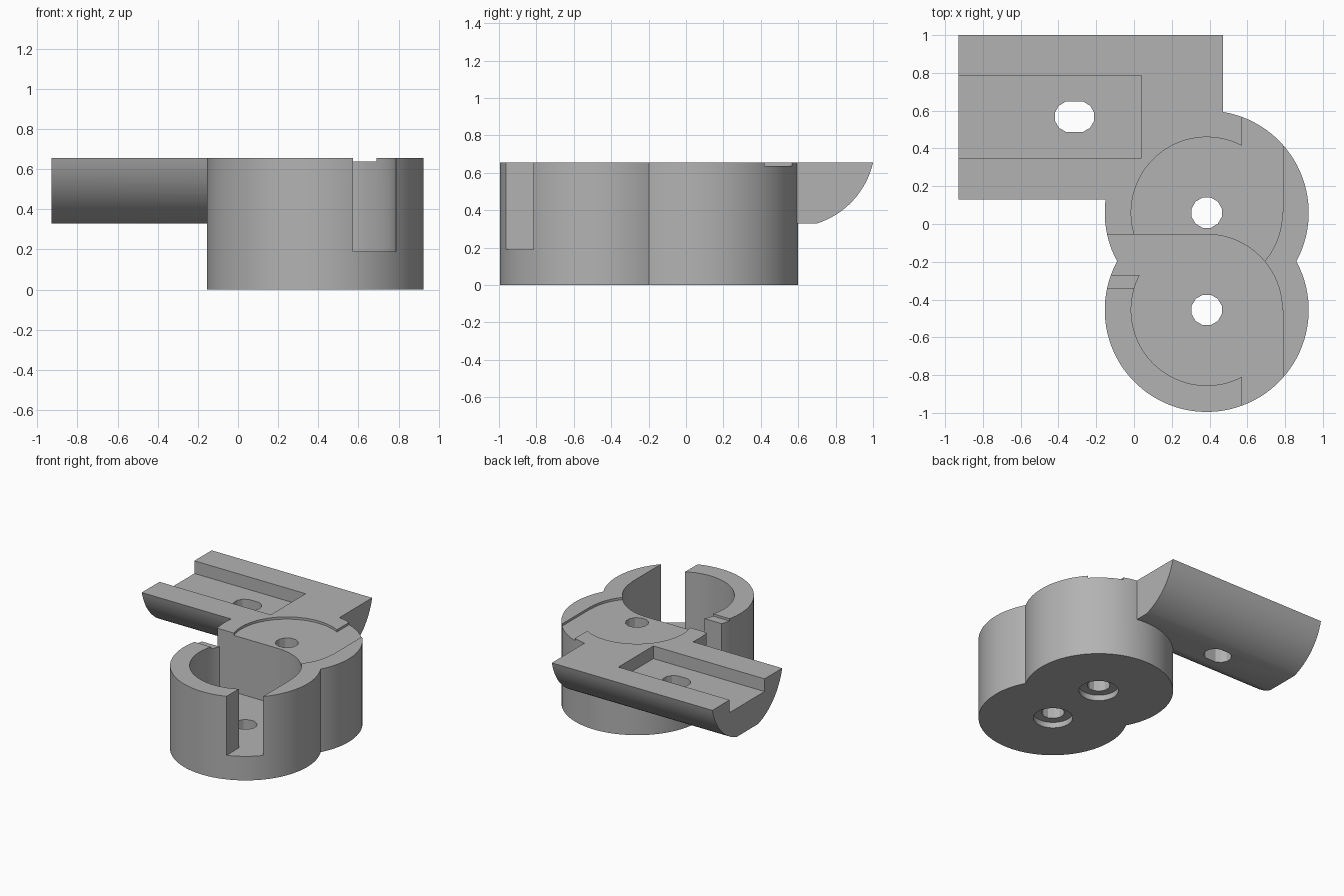
import bpy, bmesh, math

if "Cube" in bpy.data.objects:
    bpy.data.objects.remove(bpy.data.objects["Cube"], do_unlink=True)

TOP = 0.655          # shared top level
CX = 0.385           # x of both cup axes
BACK, FRONT = 0.06, -0.455
CUP_R, POCKET_R, SLOT = 0.54, 0.40, 0.215
SHALLOW, DEEP = TOP - 0.018, 0.19
OVER = TOP + 0.2     # cutters overshoot the top

grey = bpy.data.materials.new("plain grey")
grey.use_nodes = True
grey.diffuse_color = (0.45, 0.45, 0.45, 1)
grey.node_tree.nodes["Principled BSDF"].inputs["Base Color"].default_value = (0.45, 0.45, 0.45, 1)


def prism(name, points, axis, lo, hi):
    """Extrude an outline along x (points are y, z) or z (points are x, y)."""
    bm = bmesh.new()
    place = (lambda p, t: (t, *p)) if axis == "x" else (lambda p, t: (*p, t))
    face = bm.faces.new([bm.verts.new(place(p, lo)) for p in points])
    grown = bmesh.ops.extrude_face_region(bm, geom=[face])["geom"]
    shift = (hi - lo, 0, 0) if axis == "x" else (0, 0, hi - lo)
    bmesh.ops.translate(bm, vec=shift, verts=[v for v in grown if isinstance(v, bmesh.types.BMVert)])
    bmesh.ops.recalc_face_normals(bm, faces=bm.faces)
    mesh = bpy.data.meshes.new(name)
    bm.to_mesh(mesh)
    bm.free()
    mesh.materials.append(grey)
    obj = bpy.data.objects.new(name, mesh)
    bpy.context.collection.objects.link(obj)
    return obj


def ring(x, y, r, n, stretch=0.0):
    """Circle outline, optionally pulled apart along x into a stadium."""
    pts = []
    for i in range(n):
        a = math.tau * (i + 0.5) / n
        pts.append((x + r * math.cos(a) + math.copysign(stretch, math.cos(a)), y + r * math.sin(a)))
    return pts


def cylinder(name, x, y, r, lo, hi, n=96, stretch=0.0):
    return prism(name, ring(x, y, r, n, stretch), "z", lo, hi)


def box(name, x0, x1, y0, y1, lo, hi):
    return prism(name, [(x0, y0), (x1, y0), (x1, y1), (x0, y1)], "z", lo, hi)


def combine(target, tool, operation):
    mod = target.modifiers.new(operation.lower(), "BOOLEAN")
    mod.operation, mod.object, mod.solver = operation, tool, "EXACT"
    bpy.context.view_layer.objects.active = target
    bpy.ops.object.modifier_apply(modifier=mod.name)
    bpy.data.objects.remove(tool, do_unlink=True)


# Two overlapping cups
holder = cylinder("double_cup_holder", CX, BACK, CUP_R, 0, TOP)
combine(holder, cylinder("front_cup", CX, FRONT, CUP_R, 0, TOP), "UNION")

# Side arm: rounded underside with a flat bottom
arm_y, arm_r, rise, steps = 0.565, 0.4465, 0.10, 16
start, end = math.asin(rise / arm_r), math.acos(0.135 / arm_r)
half = [(arm_r * math.cos(a), TOP + rise - arm_r * math.sin(a))
        for a in (start + (end - start) * i / steps for i in range(steps + 1))]
outline = [(arm_y + y, z) for y, z in half] + [(arm_y - y, z) for y, z in reversed(half)]
combine(holder, prism("side_arm", outline, "x", -0.93, 0.47), "UNION")

# Round pocket with a tangent slot to the left and one across, per cup
for label, y, floor, way in (("back", BACK, SHALLOW, 1), ("front", FRONT, DEEP, -1)):
    inner = y - way * POCKET_R
    far = CX + POCKET_R + 0.003
    slots = [
        cylinder(label + "_pocket", CX, y, POCKET_R, floor, OVER),
        box(label + "_end_slot", far - SLOT, far, *sorted((y, y + way * 0.8)), floor, OVER),
        box(label + "_side_slot", CX - 0.8, CX, *sorted((inner, inner + way * SLOT)), floor, OVER),
    ]
    for cutter in slots:
        combine(holder, cutter, "DIFFERENCE")
    # Screw hole and its recess underneath
    combine(holder, cylinder(label + "_hole", CX, y, 0.083, -0.1, OVER, 12), "DIFFERENCE")
    combine(holder, cylinder(label + "_recess", CX, y, 0.143, -0.1, 0.045, 48), "DIFFERENCE")

# Arm channel, open at the end, and its oblong hole
combine(holder, box("arm_channel", -1.1, 0.04, 0.35, 0.785, TOP - 0.10, OVER), "DIFFERENCE")
combine(holder, cylinder("arm_hole", -0.315, 0.568, 0.083, 0.1, OVER, 12, 0.024), "DIFFERENCE")

# Smooth the curved walls, keep the edges crisp
bpy.ops.object.select_all(action="DESELECT")
holder.select_set(True)
bpy.context.view_layer.objects.active = holder
bpy.ops.object.shade_smooth_by_angle(angle=math.radians(25))
